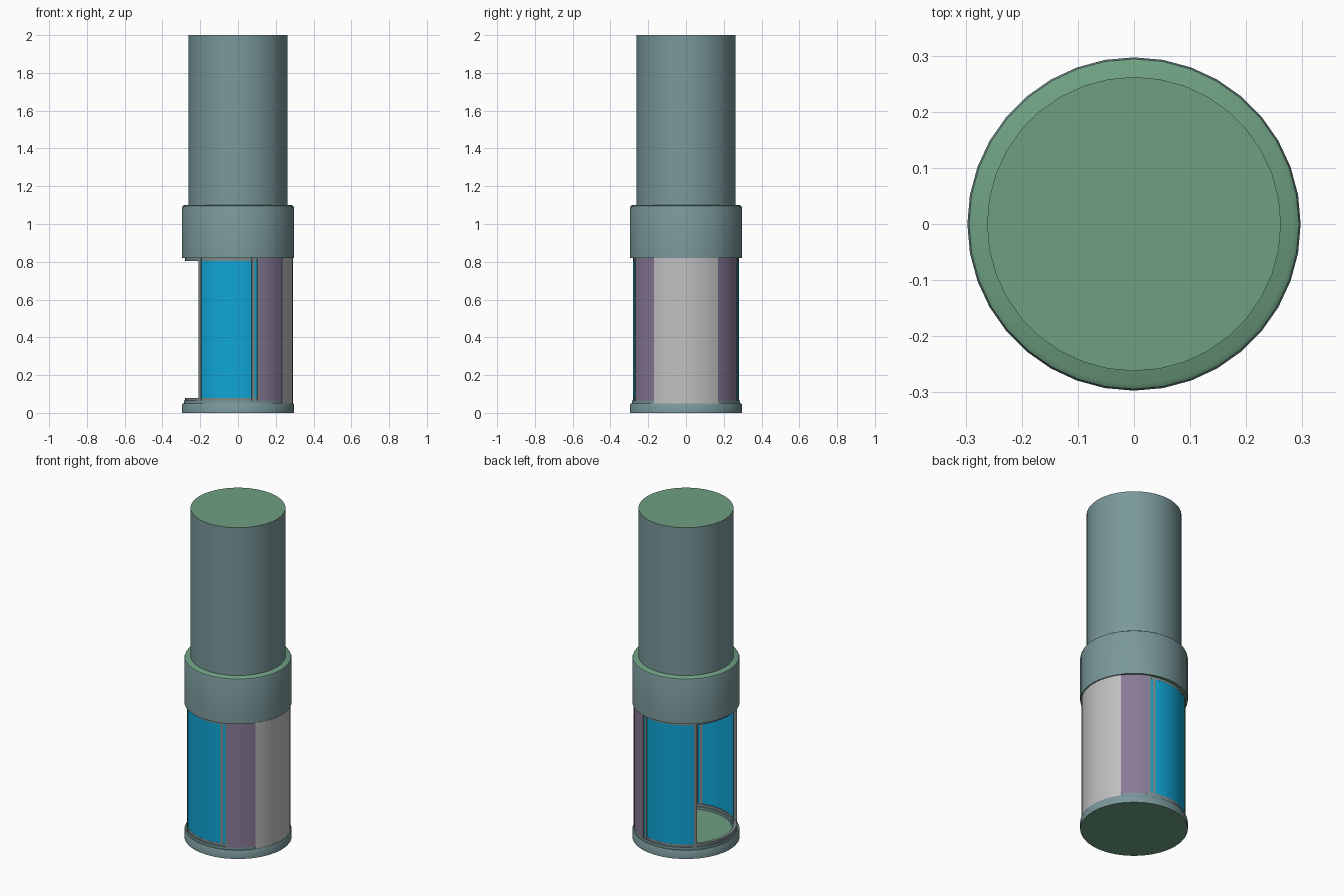
import bpy, bmesh, math

if "Cube" in bpy.data.objects:
    bpy.data.objects.remove(bpy.data.objects["Cube"])


def lin(c):
    c /= 255
    return c / 12.92 if c <= 0.04045 else ((c + 0.055) / 1.055) ** 2.4


def material(name, r, g, b):
    m = bpy.data.materials.new(name)
    m.diffuse_color = (lin(r), lin(g), lin(b), 1)
    m.use_nodes = True
    m.node_tree.nodes["Principled BSDF"].inputs["Base Color"].default_value = m.diffuse_color
    return m


TEAL = material("teal_metal", 122, 152, 155)
GREEN = material("green_cap", 110, 160, 130)
BLUE = material("blue_glass", 15, 165, 215)
PURPLE = material("purple_panel", 138, 122, 152)
GREY = material("grey_panel", 192, 192, 192)
FRAME = material("frame_grey", 126, 139, 138)


def finish(name, bm, mats, cap_rule=False):
    bmesh.ops.remove_doubles(bm, verts=bm.verts, dist=1e-5)
    bmesh.ops.recalc_face_normals(bm, faces=bm.faces)
    if cap_rule:  # level faces take the cap colour
        for f in bm.faces:
            f.material_index = 1 if abs(f.normal.z) > 0.5 else 0
    me = bpy.data.meshes.new(name)
    bm.to_mesh(me)
    bm.free()
    for m in mats:
        me.materials.append(m)
    ob = bpy.data.objects.new(name, me)
    bpy.context.collection.objects.link(ob)
    bpy.ops.object.select_all(action="DESELECT")
    bpy.context.view_layer.objects.active = ob
    ob.select_set(True)
    bpy.ops.object.shade_smooth_by_angle(angle=math.radians(35))
    return ob


def lathe(name, profile, mats, closed=False, steps=36, cap_rule=False):
    """Spin an (r, z) profile around the vertical axis."""
    bm = bmesh.new()
    vs = [bm.verts.new((0, -r, z)) for r, z in profile]
    pairs = list(zip(vs, vs[1:])) + ([(vs[-1], vs[0])] if closed else [])
    es = [bm.edges.new(p) for p in pairs]
    bmesh.ops.spin(bm, geom=vs + es, cent=(0, 0, 0), axis=(0, 0, 1),
                   angle=math.tau, steps=steps)
    return finish(name, bm, mats, cap_rule)


def arc_panel(name, a0, a1, r0, r1, z0, z1, mat):
    """Curved slab between two angles in degrees, counted from +x."""
    bm = bmesh.new()
    n = max(1, round((a1 - a0) / 5))
    rows = []
    for i in range(n + 1):
        a = math.radians(a0 + (a1 - a0) * i / n)
        rows.append([bm.verts.new((r * math.cos(a), r * math.sin(a), z))
                     for r, z in ((r0, z0), (r1, z0), (r1, z1), (r0, z1))])
    for p, q in zip(rows, rows[1:]):
        for k in range(4):
            bm.faces.new((p[k], p[(k + 1) % 4], q[(k + 1) % 4], q[k]))
    bm.faces.new(rows[0])
    bm.faces.new(rows[-1])
    return finish(name, bm, [mat])


# Base disc, collar and upper drum
lathe("base_disc", [(0, 0), (0.297, 0), (0.297, 0.043), (0.293, 0.05), (0, 0.05)],
      [TEAL, GREEN], cap_rule=True)
lathe("collar", [(0, 0.82), (0.297, 0.82), (0.297, 1.085), (0.294, 1.094),
                 (0.285, 1.10), (0, 1.10)], [TEAL, GREEN], cap_rule=True)
lathe("upper_drum", [(0.262, 1.10), (0.262, 2.0), (0, 2.0)],
      [TEAL, GREEN], cap_rule=True)

# Door rails at floor and ceiling
lathe("floor_ring", [(0.255, 0.05), (0.286, 0.05), (0.286, 0.065), (0.255, 0.065)],
      [TEAL], closed=True)
for name, z in (("bottom_rail", 0.065), ("top_rail", 0.805)):
    lathe(name, [(0.262, z), (0.281, z), (0.281, z + 0.015), (0.262, z + 0.015)],
          [FRAME], closed=True)

# Grey wall panel opposite the doorway
arc_panel("grey_wall", -35.5, 35.5, 0.268, 0.29, 0.05, 0.82, GREY)

# Purple walls, glass and posts, mirrored front and back
for side, s in (("front", -1), ("back", 1)):
    def part(name, a0, a1, *rest):
        lo, hi = sorted((a0 * s, a1 * s))
        arc_panel(f"{side}_{name}", lo, hi, *rest)

    part("purple_wall", 35.5, 67, 0.268, 0.286, 0.065, 0.82, PURPLE)
    part("inner_lining", 35.5, 67, 0.262, 0.268, 0.065, 0.82, BLUE)
    part("wall_post", 67, 69, 0.262, 0.286, 0.065, 0.82, FRAME)
    part("glass", 69, 134, 0.268, 0.28, 0.08, 0.805, BLUE)
    part("door_post", 72, 75, 0.265, 0.283, 0.065, 0.82, FRAME)
    part("end_post", 134, 137.5, 0.264, 0.283, 0.065, 0.82, FRAME)
